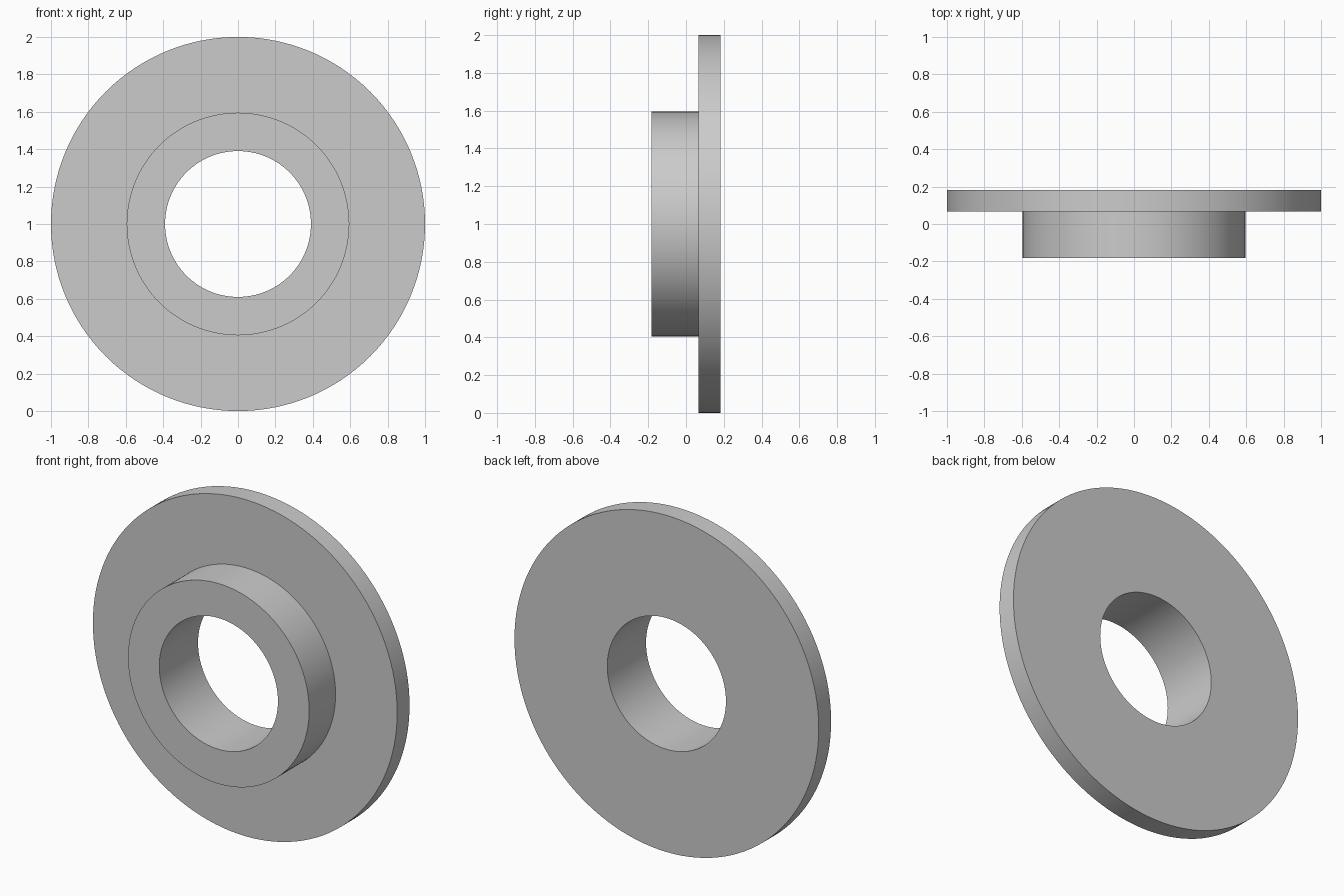
import bpy
import bmesh
from math import radians, tau
from mathutils import Matrix, Vector

cube = bpy.data.objects.get("Cube")
if cube:
    bpy.data.objects.remove(cube, do_unlink=True)

SEGMENTS = 128
BORE, HUB, RIM = 0.39, 0.595, 1.0
FRONT, STEP, BACK = -0.182, 0.066, 0.182

# Plain grey metal
grey = bpy.data.materials.new("grey metal")
grey.use_nodes = True
colour = (0.6, 0.6, 0.6, 1.0)
grey.diffuse_color = colour
grey.node_tree.nodes["Principled BSDF"].inputs["Base Color"].default_value = colour

# Closed half-section (radius, depth) of hub, flange and through bore
profile = [(BORE, FRONT), (HUB, FRONT), (HUB, STEP),
           (RIM, STEP), (RIM, BACK), (BORE, BACK)]

# Turn the section around the y axis
bm = bmesh.new()
rings = []
for i in range(SEGMENTS):
    turn = Matrix.Rotation(tau * i / SEGMENTS, 3, "Y")
    rings.append([bm.verts.new(turn @ Vector((r, y, 0)) + Vector((0, 0, RIM)))
                  for r, y in profile])
for i, ring in enumerate(rings):
    after = rings[(i + 1) % SEGMENTS]
    for j in range(len(profile)):
        k = (j + 1) % len(profile)
        bm.faces.new((ring[j], ring[k], after[k], after[j]))
bmesh.ops.recalc_face_normals(bm, faces=bm.faces)

mesh = bpy.data.meshes.new("flanged_bushing")
bm.to_mesh(mesh)
bm.free()
mesh.materials.append(grey)
bushing = bpy.data.objects.new("flanged_bushing", mesh)
bpy.context.collection.objects.link(bushing)

# Smooth round walls with crisp rims
bpy.ops.object.select_all(action="DESELECT")
bushing.select_set(True)
bpy.context.view_layer.objects.active = bushing
bpy.ops.object.shade_smooth_by_angle(angle=radians(30))
